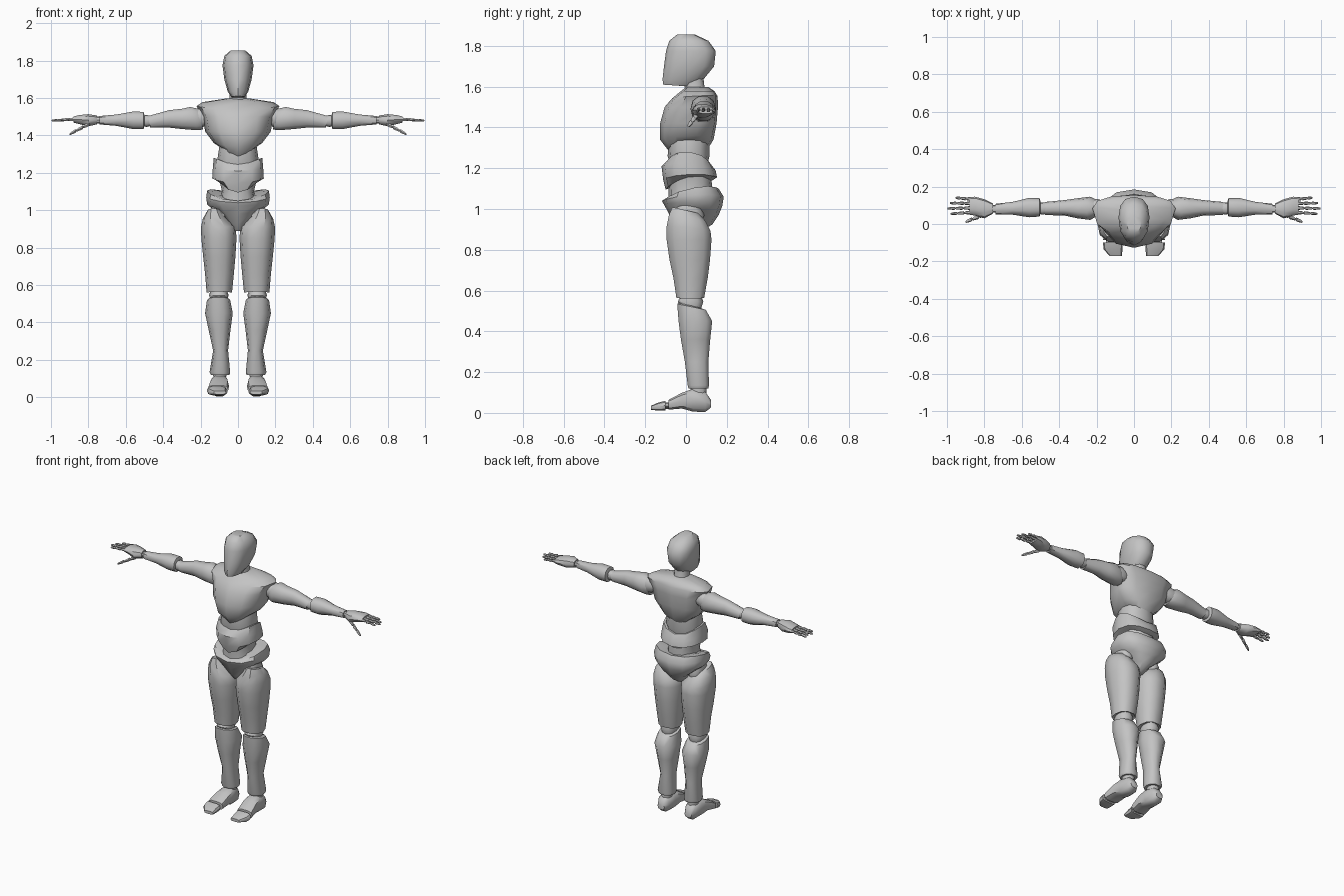
import bpy, bmesh, math

grey = bpy.data.materials.new("mannequin grey")
grey.diffuse_color = (0.55, 0.55, 0.55, 1)


def loft(name, axis, rings, sides=12, mid=0.5, power=0.85, mirror=False, angle=42):
    """Skin oval rings along an axis. Ring: (position, a0, a1, b0, b1[, tilt[, bow]]).
    tilt lifts the b1 side, bow lifts both a sides, mid is where b is widest."""
    bm = bmesh.new()
    loops = []
    for ring in rings:
        pos, a0, a1, b0, b1, tilt, bow = (tuple(ring) + (0, 0))[:7]
        bc = b0 + (b1 - b0) * mid
        loop = []
        for i in range(sides):
            t = 2 * math.pi * i / sides
            c, s = math.cos(t), math.sin(t)
            pc = math.copysign(abs(c) ** power, c)
            ps = math.copysign(abs(s) ** power, s)
            a = (a0 + a1) / 2 + pc * (a1 - a0) / 2
            b = bc + ps * ((b1 - bc) if s > 0 else (bc - b0))
            p = pos + tilt * ps + bow * pc * pc
            loop.append(bm.verts.new({"x": (p, a, b), "y": (a, p, b), "z": (a, b, p)}[axis]))
        loops.append(loop)
    for lo, hi in zip(loops, loops[1:]):
        for i in range(sides):
            j = (i + 1) % sides
            bm.faces.new((lo[i], lo[j], hi[j], hi[i]))
    bm.faces.new(loops[0])
    bm.faces.new(loops[-1])
    bmesh.ops.recalc_face_normals(bm, faces=bm.faces[:])
    me = bpy.data.meshes.new(name)
    bm.to_mesh(me)
    bm.free()
    me.materials.append(grey)
    ob = bpy.data.objects.new(name, me)
    bpy.context.collection.objects.link(ob)
    if mirror:
        ob.modifiers.new("other side", "MIRROR")
    bpy.ops.object.select_all(action="DESELECT")
    ob.select_set(True)
    bpy.context.view_layer.objects.active = ob
    bpy.ops.object.shade_smooth_by_angle(angle=math.radians(angle))


def body(name, rings, **kw):
    """Centred part: (z, half width, front, back, tilt, bow)."""
    loft(name, "z", [(r[0], -r[1], r[1]) + tuple(r[2:]) for r in rings], **kw)


def limb(name, axis, rings, **kw):
    loft(name, axis, rings, mirror=True, **kw)


# Head and neck
body("head", [
    (1.605, .035, -.112, .03, -.005),
    (1.635, .055, -.115, .085, .00),
    (1.70, .073, -.108, .138),
    (1.775, .083, -.098, .146),
    (1.825, .073, -.082, .11),
    (1.855, .038, -.045, .045),
], mid=.55)
body("neck", [(1.56, .055, -.01, .105, -.01), (1.595, .045, -.005, .09, .01),
              (1.64, .045, -.01, .085, .01)])

# Torso
body("chest", [
    (1.285, .075, -.085, .10, 0, .04),
    (1.34, .13, -.127, .135, 0, .02),
    (1.42, .175, -.127, .15),
    (1.50, .19, -.105, .157),
    (1.548, .222, -.068, .155, .005, .008),
    (1.578, .19, -.025, .14),
    (1.598, .06, .0, .11),
], mid=.68)
body("rib_core", [(1.20, .10, -.07, .10), (1.26, .112, -.09, .115),
                  (1.34, .10, -.085, .115)])
body("belly", [
    (1.115, .09, -.10, .12, .02, .04),
    (1.15, .138, -.112, .152, .005, .02),
    (1.20, .135, -.12, .145, -.01, .02),
    (1.235, .13, -.085, .118, -.01, .045),
    (1.235, .09, -.06, .09, -.01, .03),
])
body("waist_core", [(1.02, .11, -.085, .12), (1.10, .085, -.085, .13),
                    (1.18, .105, -.09, .12)])
body("pelvis", [
    (.89, .028, -.03, .075),
    (.925, .06, -.06, .13, .0, .02),
    (.975, .12, -.085, .16, -.005, .02),
    (1.02, .165, -.11, .178, -.005, .01),
    (1.05, .17, -.118, .185, .01, .02),
    (1.075, .165, -.10, .16, .025, .03),
    (1.07, .12, -.07, .12, .02, .03),
], mid=.55)

# Legs
limb("hip_joint", "z", [(.92, .07, .13, -.02, .07), (.97, .055, .15, -.06, .09),
                        (1.02, .07, .14, -.04, .07)])
limb("thigh", "z", [
    (.575, .04, .16, -.035, .085, 0, -.01),
    (.565, .032, .168, -.05, .092, 0, -.005),
    (.66, .022, .176, -.065, .11),
    (.75, .014, .186, -.085, .122),
    (.85, .008, .196, -.10, .13),
    (.90, .012, .198, -.10, .125, -.01, .01),
    (.955, .062, .188, -.088, .10, -.015),
    (.995, .095, .165, -.07, .06, -.015),
], sides=10)
limb("knee_joint", "z", [(.50, .065, .14, -.02, .07), (.545, .05, .155, -.04, .085),
                         (.59, .065, .14, -.02, .07)])
limb("shin", "z", [
    (.12, .045, .145, .01, .112),
    (.135, .042, .152, .006, .115),
    (.25, .053, .133, -.008, .112),
    (.36, .04, .157, -.028, .122),
    (.45, .028, .176, -.04, .132),
    (.52, .042, .166, -.046, .10, -.015),
    (.53, .07, .14, -.02, .07, -.015),
], sides=10)
limb("ankle_joint", "z", [(.08, .065, .13, .02, .10), (.15, .06, .135, .025, .10)])
limb("foot", "y", [
    (.122, .075, .125, .025, .065),
    (.095, .06, .14, .003, .105),
    (.035, .052, .145, .004, .12),
    (-.02, .048, .155, .02, .10),
    (-.085, .052, .165, .015, .065),
], sides=10, power=.7)
limb("toe_joint", "y", [(-.07, .065, .15, .02, .05), (-.11, .065, .15, .02, .05)], sides=8)
limb("toes", "y", [
    (-.10, .06, .166, .012, .06),
    (-.135, .062, .162, .01, .052),
    (-.172, .064, .13, .015, .035),
], sides=10, power=.65)

# Arms
limb("shoulder_joint", "x", [(.15, .05, .12, 1.46, 1.53), (.20, .035, .135, 1.44, 1.55),
                             (.26, .05, .12, 1.46, 1.52)])
limb("upper_arm", "x", [
    (.20, .04, .13, 1.43, 1.545, .015),
    (.235, .022, .146, 1.425, 1.555, .02),
    (.30, .03, .138, 1.432, 1.545),
    (.37, .045, .128, 1.44, 1.537),
    (.475, .048, .118, 1.44, 1.505, .006),
    (.465, .06, .105, 1.455, 1.49),
], sides=10)
limb("elbow_joint", "x", [(.45, .06, .11, 1.455, 1.50), (.49, .05, .115, 1.445, 1.51),
                          (.53, .06, .115, 1.455, 1.50)])
limb("forearm", "x", [
    (.50, .055, .12, 1.45, 1.51),
    (.505, .04, .138, 1.432, 1.528),
    (.56, .036, .14, 1.432, 1.53),
    (.65, .05, .118, 1.45, 1.513),
    (.74, .052, .108, 1.458, 1.505),
], sides=10)
limb("wrist_joint", "x", [(.72, .062, .098, 1.465, 1.50), (.79, .062, .105, 1.465, 1.50)], sides=8)
limb("palm", "x", [
    (.755, .055, .11, 1.458, 1.508),
    (.80, .03, .132, 1.448, 1.515),
    (.85, .045, .146, 1.46, 1.51),
    (.88, .05, .144, 1.468, 1.502),
], sides=10)


def digit(name, start, end, r):
    """Three jointed segments, each pinched at its ends."""
    rings = []
    for k in range(3):
        for f, s in ((0, .45), (.15, 1), (.85, .8), (1, .45)):
            t = (k + f) / 3
            x, y, z = (p + (q - p) * t for p, q in zip(start, end))
            rr = r * s * (1 - .3 * t)
            rings.append((x, y - rr, y + rr, z - rr, z + rr))
    limb(name, "x", rings, sides=6, power=1)


# Fingers and thumb
for name, y, tip, y_tip in (("index_finger", .062, .98, .055), ("middle_finger", .086, .998, .083),
                            ("ring_finger", .11, .985, .112), ("little_finger", .133, .955, .14)):
    digit(name, (.87, y, 1.487), (tip, y_tip, 1.48), .0105)
digit("thumb", (.79, .055, 1.465), (.90, .012, 1.407), .014)
